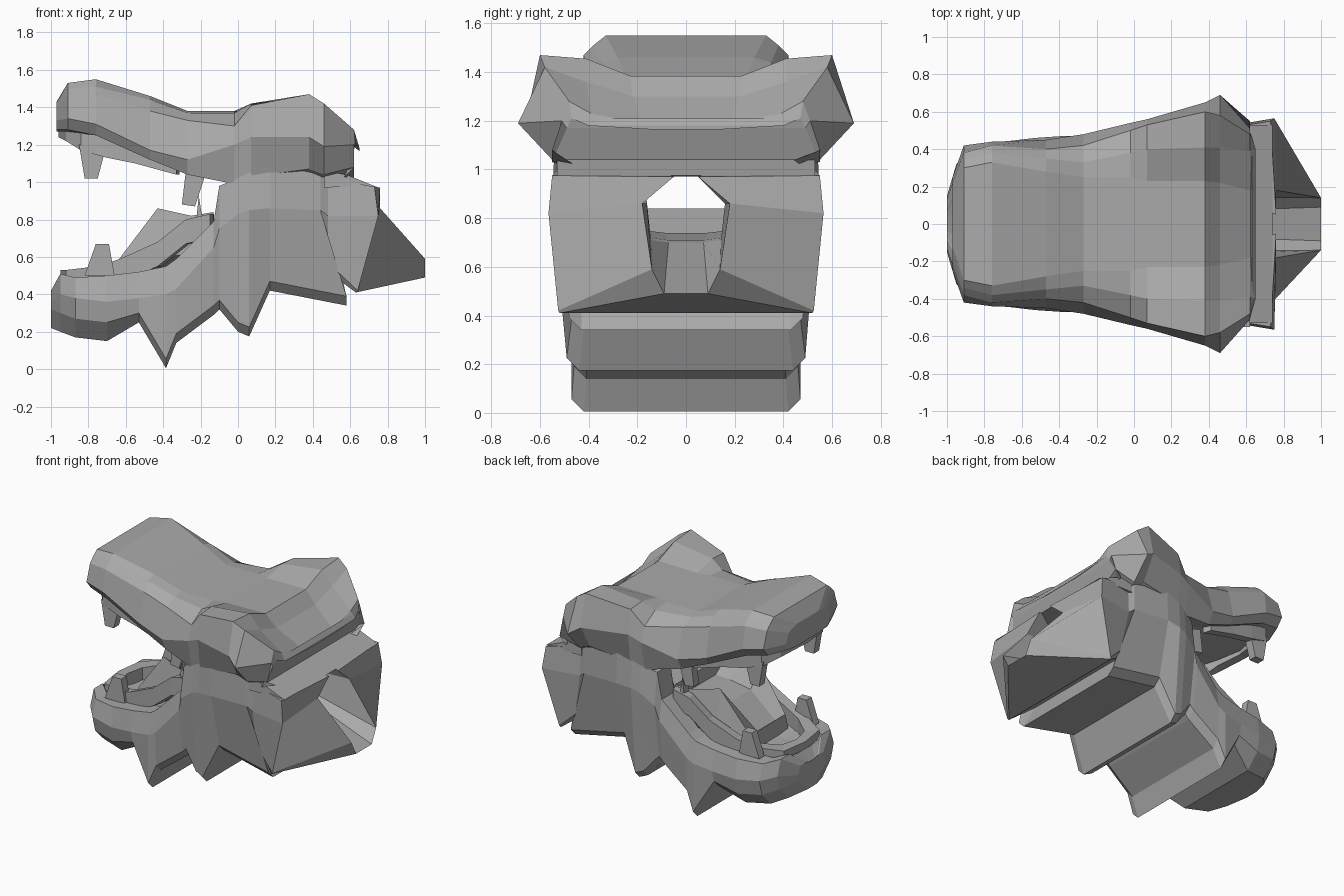
import bpy
import bmesh

default_cube = bpy.data.objects.get("Cube")
if default_cube:
    bpy.data.objects.remove(default_cube, do_unlink=True)

# One plain grey for the whole sculpture
grey = bpy.data.materials.new("stone grey")
grey.use_nodes = True
grey.diffuse_color = (.4, .4, .4, 1)
grey.node_tree.nodes["Principled BSDF"].inputs["Base Color"].default_value = (.4, .4, .4, 1)


def make_object(name, points, faces):
    """Turn points and faces into a clean flat-shaded object."""
    bm = bmesh.new()
    verts = [bm.verts.new(point) for point in points]
    for face in faces:
        bm.faces.new([verts[index] for index in face])
    bmesh.ops.remove_doubles(bm, verts=bm.verts, dist=.0005)
    bmesh.ops.recalc_face_normals(bm, faces=bm.faces)
    mesh = bpy.data.meshes.new(name)
    bm.to_mesh(mesh)
    bm.free()
    mesh.materials.append(grey)
    obj = bpy.data.objects.new(name, mesh)
    bpy.context.collection.objects.link(obj)
    return obj


def mirror(points):
    return [(x, -y, z) for x, y, z in points]


def loft(name, chains, hollow=False):
    """Skin half sections, mirrored across the middle, from front to back."""
    half = len(chains[0])
    count = half * 2
    points, faces = [], []
    for chain in chains:
        points += list(chain) + mirror(reversed(chain))
    for row in range(len(chains) - 1):
        base = row * count
        for i in range(count):
            j = (i + 1) % count
            faces.append((base + i, base + j, base + count + j, base + count + i))
    for base in (0, (len(chains) - 1) * count):
        if hollow:
            # A trough end joins the inner wall to the outer wall
            for side in (0, half):
                for k in range(half // 2 - 1):
                    pair = (k, k + 1, half - 2 - k, half - 1 - k)
                    faces.append([base + side + p for p in pair])
            faces.append([base + p for p in (0, half - 1, half, count - 1)])
        else:
            for k in range(half - 1):
                pair = (k, k + 1, count - 2 - k, count - 1 - k)
                faces.append([base + p for p in pair])
    return make_object(name, points, faces)


def prism(name, outline, low, high):
    """Extrude an x-z outline between two y values."""
    count = len(outline)
    points = [(x, y, z) for y in (low, high) for x, z in outline]
    faces = [range(count), range(count, count * 2)]
    for i in range(count):
        j = (i + 1) % count
        faces.append((i, j, count + j, count + i))
    return make_object(name, points, faces)


def ridge(name, path, height, thickness):
    """A U-shaped gum wall that follows a mirrored path."""
    full = mirror(reversed(path[1:])) + path
    points, faces = [], []
    for x, y, z in full:
        inner_x = x + (thickness if x < -.88 else thickness * .3)
        inner_y = y - max(-thickness, min(thickness, y))
        points += [(x, y, z), (inner_x, inner_y, z),
                   (inner_x, inner_y, z + height), (x, y, z + height)]
    for row in range(len(full) - 1):
        for i in range(4):
            j = (i + 1) % 4
            faces.append((row * 4 + i, row * 4 + j, row * 4 + 4 + j, row * 4 + 4 + i))
    last = len(points) - 4
    faces += [range(4), range(last, last + 4)]
    return make_object(name, points, faces)


# Lower jaw, cheeks and underside fins:
# x, rim, rim y, side y, side z, base y, base z, mouth y, floor
jaw_sections = [
    (-1, .42, .13, .15, .36, .15, .22, .08, .41),
    (-.95, .51, .28, .32, .4, .29, .2, .18, .48),
    (-.87, .49, .37, .41, .38, .38, .17, .25, .44),
    (-.7, .5, .42, .44, .36, .42, .15, .29, .44),
    (-.53, .52, .43, .46, .38, .44, .25, .31, .47),
    (-.385, .55, .44, .47, .4, .47, .005, .32, .52),
    (-.33, .59, .44, .47, .43, .46, .14, .33, .56),
    (-.13, .79, .46, .49, .65, .45, .29, .33, .72),
    (-.1, .98, .47, .5, .75, .45, .32, .32, .74),
    (0, 1.02, .51, .53, .83, .48, .2, .28, .74),
    (.06, 1.06, .53, .54, .85, .49, .175, .25, .74),
    (.17, 1.1, .54, .55, .86, .46, .42, .22, .74),
    (.44, 1.04, .53, .53, .85, .48, .34, .19, .71),
    (.48, 1.02, .51, .52, .82, .48, .52, .18, .7),
]
chains = []
for x, rim, rim_y, side_y, side_z, base_y, base_z, mouth, floor in jaw_sections:
    # The rear fin sweeps backwards, and the chin has a wider bevel
    base_x = x + .14 if x == .44 else x
    bevel = .1 if x < -.6 else .05
    chains.append([
        (x, mouth * .4, floor), (x, mouth * .8, floor + .01),
        (x, mouth - .02, (floor + rim) / 2), (x, mouth, rim),
        (x, rim_y, rim), (x, side_y, side_z),
        (base_x, base_y, base_z + bevel), (base_x, base_y - bevel, base_z)])
# Flared neck collar around the rear opening
chains.append([
    (1, .09, .49), (1, .14, .59), (.76, .18, .86), (.76, .05, .97),
    (.73, .55, .975), (.75, .565, .82), (.64, .525, .42), (.63, .52, .41)])
loft("lower_jaw_and_neck", chains, hollow=True)

# Skull: x, then crown, inner brow, brow, side and lip as y, z pairs, then the roof height
skull_sections = [
    (-.97, .12, 1.43, .17, 1.42, .22, 1.4, .25, 1.33, .22, 1.28, 1.27),
    (-.91, .3, 1.53, .34, 1.5, .38, 1.46, .42, 1.34, .37, 1.28, 1.27),
    (-.76, .33, 1.55, .38, 1.51, .42, 1.47, .44, 1.31, .4, 1.25, 1.25),
    (-.47, .28, 1.46, .35, 1.44, .4, 1.38, .45, 1.17, .42, 1.12, 1.15),
    (-.27, .25, 1.38, .33, 1.37, .42, 1.33, .48, 1.12, .44, 1.04, 1.07),
    (-.02, .25, 1.38, .38, 1.37, .5, 1.3, .54, 1.2, .5, .99, 1),
    (.07, .23, 1.38, .4, 1.42, .53, 1.41, .56, 1.24, .53, 1.03, .98),
    (.38, .23, 1.385, .41, 1.455, .6, 1.47, .65, 1.24, .55, 1.07, .98),
    (.46, .22, 1.3, .41, 1.36, .58, 1.42, .69, 1.19, .55, 1.04, .98),
    (.62, .18, 1.19, .39, 1.23, .48, 1.28, .51, 1.2, .55, 1.08, 1),
]
chains = []
for x, *pairs, roof in skull_sections:
    chain = [(x, pairs[i], pairs[i + 1]) for i in range(0, len(pairs), 2)]
    chain.append((x, pairs[-2] - .12, roof))
    chains.append(chain)
# Back edge of the skull, tucked under at the neck
chains.append([
    (.65, .15, 1.165), (.65, .4, 1.18), (.63, .47, 1.21),
    (.62, .49, 1.17), (.57, .55, 1.03), (.57, .4, 1.02)])
loft("skull", chains)

# Bridge between the skull and the collar
prism("neck_bridge", [(.46, 1.06), (.58, 1.04), (.74, .975), (.46, .972)], -.53, .53)

# Dished tongue with raised sides: x, middle y, middle z, side y, side z
tongue_sections = [
    (-.65, .1, .55, .2, .57),
    (-.43, .12, .72, .23, .86),
    (-.25, .14, .735, .27, .82),
    (-.13, .15, .735, .31, .84),
]
chains = []
for x, middle_y, middle_z, side_y, side_z in tongue_sections:
    chains.append([(x, middle_y, middle_z), (x, side_y, side_z),
                   (x, side_y + .04, middle_z - .12), (x, middle_y, middle_z - .2)])
loft("tongue", chains)

# Gum walls inside both jaws
ridge("lower_gum", [(-.95, 0, .4), (-.92, .2, .4), (-.75, .3, .42), (-.63, .33, .46),
                    (-.43, .35, .55), (-.28, .36, .67), (-.15, .36, .7)], .13, .07)
ridge("upper_gum", [(-.96, 0, 1.24), (-.92, .24, 1.22), (-.84, .34, 1.17), (-.7, .36, 1.13),
                    (-.55, .37, 1.1), (-.33, .39, 1.04)], .12, .06)

# Teeth, one on each side
teeth = {
    "upper_fang": [(-.85, 1.2), (-.82, 1.02), (-.75, 1.02), (-.71, 1.17)],
    "lower_fang": [(-.82, .5), (-.76, .67), (-.69, .67), (-.66, .5)],
    "upper_back_tooth": [(-.28, 1.05), (-.3, .88), (-.23, .87), (-.18, 1.02)],
    "lower_back_tooth": [(-.23, .72), (-.21, .93), (-.19, .8), (-.15, .75)],
}
for name, outline in teeth.items():
    prism("left_" + name, outline, .28, .34)
    prism("right_" + name, outline, -.34, -.28)
